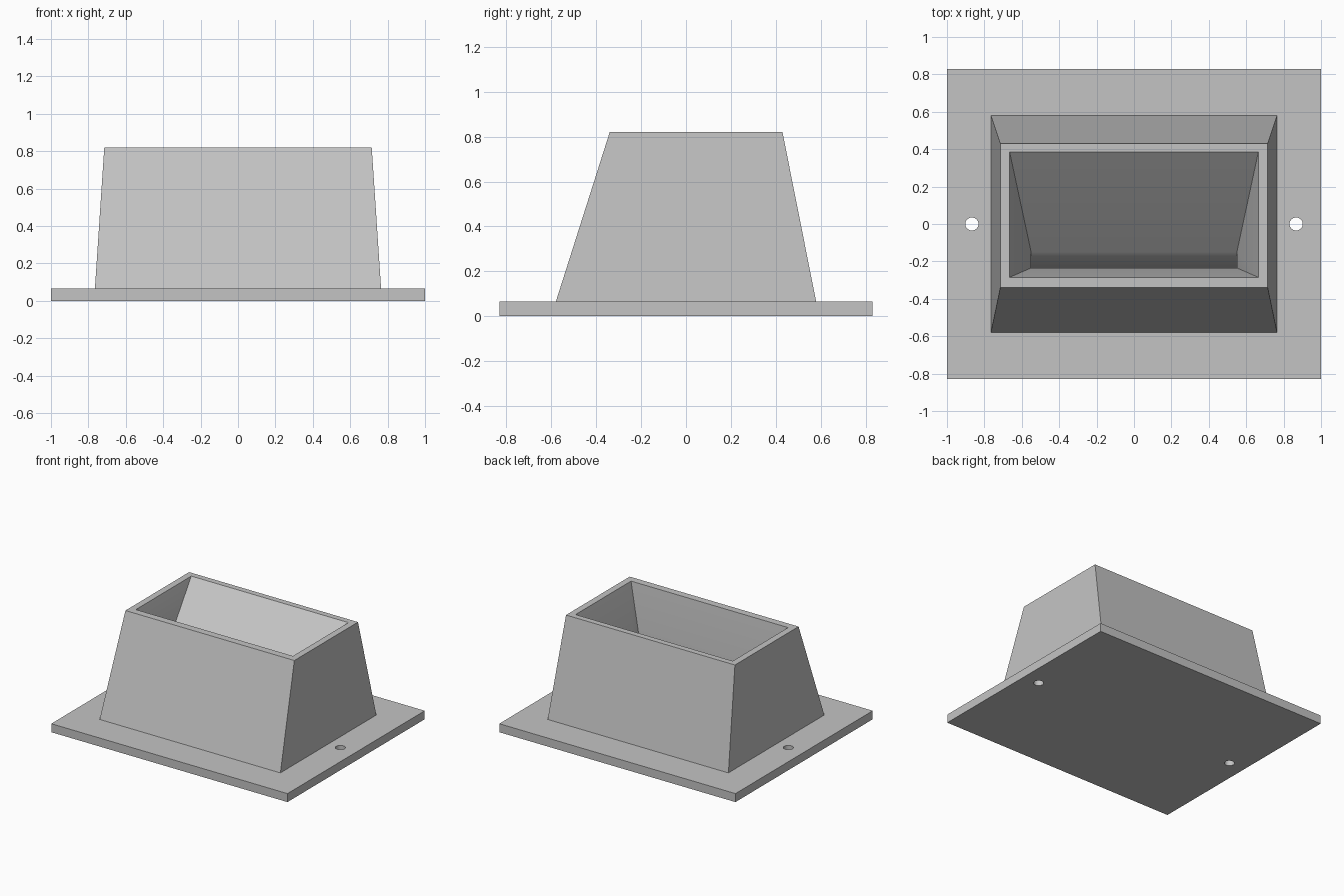
import bpy, bmesh, math

if "Cube" in bpy.data.objects:
    bpy.data.objects.remove(bpy.data.objects["Cube"])

grey = bpy.data.materials.new("plain grey")
grey.diffuse_color = (0.55, 0.55, 0.55, 1)
grey.use_nodes = True
grey.node_tree.nodes["Principled BSDF"].inputs["Base Color"].default_value = grey.diffuse_color

PLATE_TOP, RIM, THROAT = 0.065, 0.82, 0.37


def activate(ob):
    bpy.ops.object.select_all(action='DESELECT')
    ob.select_set(True)
    bpy.context.view_layer.objects.active = ob


# Mounting plate: a filled outline with two screw holes
curve = bpy.data.curves.new("base_plate", 'CURVE')
curve.dimensions = '2D'
curve.fill_mode = 'BOTH'
curve.extrude = PLATE_TOP / 2


def outline(points):
    spline = curve.splines.new('POLY')
    spline.points.add(len(points) - 1)
    for p, (x, y) in zip(spline.points, points):
        p.co = (x, y, 0, 1)
    spline.use_cyclic_u = True


outline([(-1, -0.83), (1, -0.83), (1, 0.83), (-1, 0.83)])
for cx in (-0.867, 0.867):
    angles = [math.tau * i / 32 for i in range(32)]
    outline([(cx + 0.035 * math.cos(a), 0.035 * math.sin(a)) for a in angles])
plate = bpy.data.objects.new("base_plate", curve)
plate.location.z = PLATE_TOP / 2
bpy.context.collection.objects.link(plate)
activate(plate)
bpy.ops.object.convert(target='MESH')
plate = bpy.context.object
plate.data.materials.clear()
plate.data.materials.append(grey)
bpy.ops.object.shade_smooth_by_angle(angle=math.radians(30))

# Tapered housing with a hopper-shaped cavity
bm = bmesh.new()


def ring(half_x, y0, y1, z):
    return [bm.verts.new((x, y, z)) for x, y in
            ((-half_x, y0), (half_x, y0), (half_x, y1), (-half_x, y1))]


def bridge(a, b):
    for i in range(4):
        j = (i + 1) % 4
        bm.faces.new((a[i], a[j], b[j], b[i]))


rings = [ring(0.765, -0.58, 0.58, PLATE_TOP),
         ring(0.715, -0.34, 0.43, RIM),
         ring(0.665, -0.285, 0.385, RIM),
         ring(0.55, -0.235, -0.15, THROAT)]
for lower, upper in zip(rings, rings[1:]):
    bridge(lower, upper)
bm.faces.new(rings[0][::-1])

# Throat: the back slope curves down until it meets the front wall
front_l, front_r, back_r, back_l = rings[3]
left, right = [back_l], [back_r]
y, z, steps = -0.15, THROAT, 5
for i in range(steps):
    y -= 0.085 / steps
    z -= 0.085 / steps * math.tan(math.radians(46 + 7 * i))
    left.append(bm.verts.new((-0.55, y, z)))
    right.append(bm.verts.new((0.55, y, z)))
for i in range(steps):
    bm.faces.new((left[i], right[i], right[i + 1], left[i + 1]))
bm.faces.new([front_l] + left)
bm.faces.new([front_r] + right)
bm.faces.new((front_l, front_r, right[-1], left[-1]))
bmesh.ops.recalc_face_normals(bm, faces=bm.faces)

mesh = bpy.data.meshes.new("housing")
bm.to_mesh(mesh)
bm.free()
mesh.materials.append(grey)
housing = bpy.data.objects.new("housing", mesh)
bpy.context.collection.objects.link(housing)
activate(housing)
bpy.ops.object.shade_smooth_by_angle(angle=math.radians(25))
